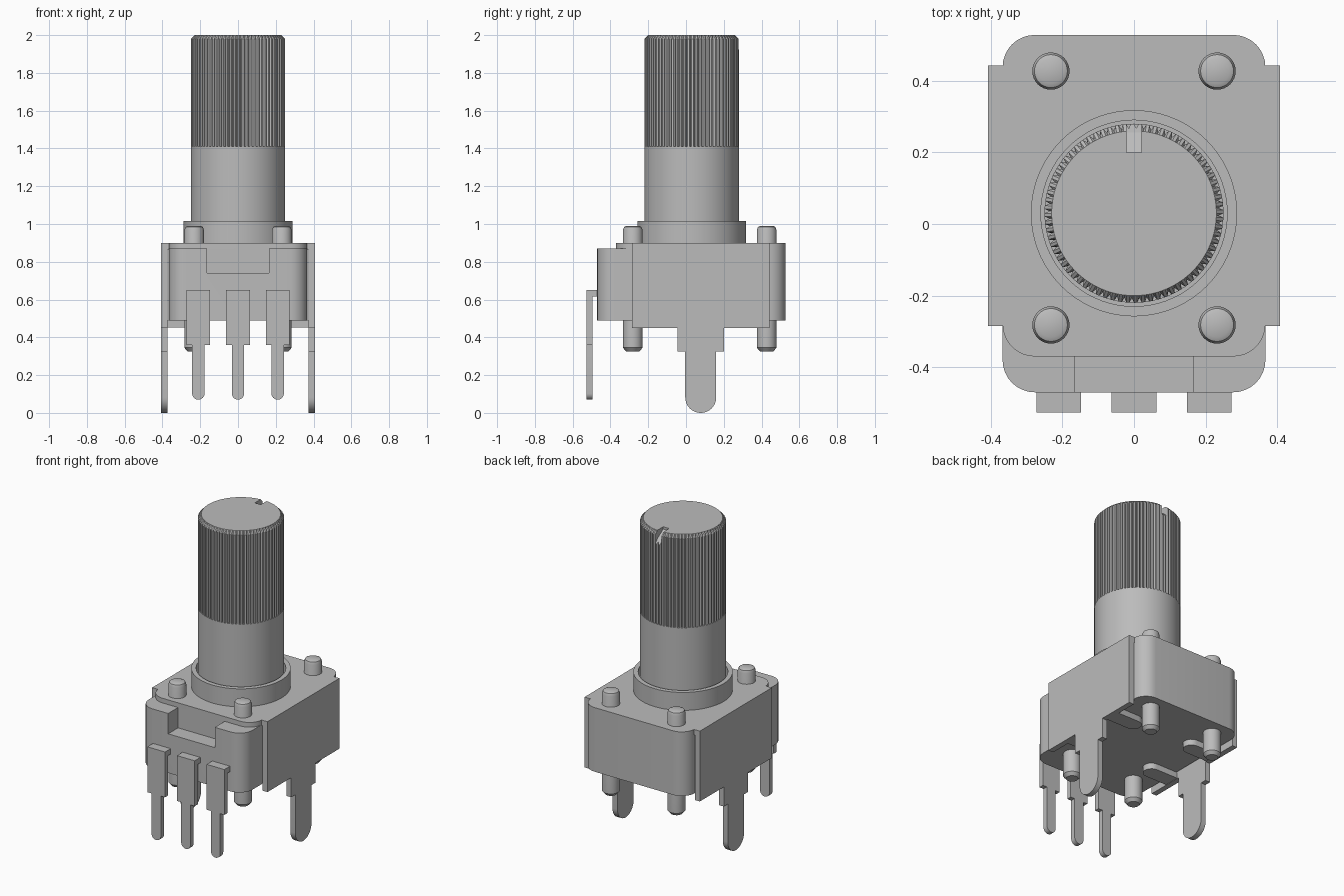
import bpy, bmesh
from math import pi, sin, cos, radians

cube = bpy.data.objects.get("Cube")
if cube:
    bpy.data.objects.remove(cube, do_unlink=True)

grey = bpy.data.materials.new("neutral_grey")
grey.use_nodes = True
GREY = (0.5, 0.5, 0.5, 1)
grey.diffuse_color = GREY
grey.node_tree.nodes["Principled BSDF"].inputs["Base Color"].default_value = GREY


def finish(name, bm):
    bmesh.ops.recalc_face_normals(bm, faces=bm.faces)
    mesh = bpy.data.meshes.new(name)
    bm.to_mesh(mesh)
    bm.free()
    obj = bpy.data.objects.new(name, mesh)
    bpy.context.collection.objects.link(obj)
    mesh.materials.append(grey)
    return obj


def activate(obj):
    bpy.ops.object.select_all(action="DESELECT")
    obj.select_set(True)
    bpy.context.view_layer.objects.active = obj


def smooth(obj):
    activate(obj)
    bpy.ops.object.shade_smooth_by_angle(angle=radians(30))
    return obj


def prism(name, outline, axis, lo, hi):
    """Extrude a 2D outline along an axis between lo and hi."""
    place = {"x": lambda u, v, w: (w, u, v),
             "y": lambda u, v, w: (u, w, v),
             "z": lambda u, v, w: (u, v, w)}[axis]
    bm = bmesh.new()
    rings = [[bm.verts.new(place(u, v, w)) for u, v in outline] for w in (lo, hi)]
    bm.faces.new(rings[0])
    bm.faces.new(rings[1])
    bridge(bm, *rings)
    return finish(name, bm)


def bridge(bm, a, b):
    for i in range(len(a)):
        j = (i + 1) % len(a)
        bm.faces.new((a[i], a[j], b[j], b[i]))


def lathe(name, profile, x, y, steps=48, closed=False):
    """Spin a (radius, height) profile about a vertical axis."""
    bm = bmesh.new()
    rings = [[bm.verts.new((x + r * cos(2 * pi * i / steps), y + r * sin(2 * pi * i / steps), z))
              for i in range(steps)] for r, z in profile]
    for a, b in zip(rings, rings[1:]):
        bridge(bm, a, b)
    if closed:
        bridge(bm, rings[-1], rings[0])
    else:
        bm.faces.new(rings[0])
        bm.faces.new(rings[-1])
    return smooth(finish(name, bm))


def arc(cx, cy, r, start, end, n=8):
    angles = [radians(start + (end - start) * i / n) for i in range(n + 1)]
    return [(cx + r * cos(a), cy + r * sin(a)) for a in angles]


def rect(u0, u1, v0, v1):
    return [(u0, v0), (u1, v0), (u1, v1), (u0, v1)]


def rounded_rect(u0, u1, v0, v1, r):
    return (arc(u0 + r, v0 + r, r, 180, 270) + arc(u1 - r, v0 + r, r, 270, 360)
            + arc(u1 - r, v1 - r, r, 0, 90) + arc(u0 + r, v1 - r, r, 90, 180))


def cut(obj, cutter):
    mod = obj.modifiers.new("cut", "BOOLEAN")
    mod.operation = "DIFFERENCE"
    mod.solver = "EXACT"
    mod.object = cutter
    activate(obj)
    bpy.ops.object.modifier_apply(modifier=mod.name)
    bpy.data.objects.remove(cutter, do_unlink=True)


# Housing with the front notch
housing = prism("housing", rounded_rect(-0.367, 0.367, -0.47, 0.528, 0.09), "z", 0.49, 0.87)
cut(housing, prism("notch_cutter", rect(-0.165, 0.165, 0.74, 1), "y", -0.6, -0.37))
smooth(housing)

# Sheet cover
smooth(prism("cover", rounded_rect(-0.367, 0.367, -0.37, 0.528, 0.09), "z", 0.87, 0.9))

# Side plates with mounting legs and the tongues folded under the housing
plate = ([(-0.285, 0.9), (-0.285, 0.45), (-0.045, 0.45), (-0.045, 0.325), (-0.004, 0.325)]
         + arc(0.078, 0.082, 0.082, 180, 360, 20)
         + [(0.16, 0.325), (0.2, 0.325), (0.2, 0.45), (0.443, 0.45), (0.443, 0.9)])
for side, s in (("left", 1), ("right", -1)):
    smooth(prism(side + "_side_plate", plate, "x", s * 0.373, s * 0.408))
    prism(side + "_cover_fold", rect(-0.285, 0.443, 0.865, 0.9), "x", s * 0.36, s * 0.38)
    for place, y in (("front", -0.105), ("back", 0.255)):
        tip = [(s * u, v) for u, v in arc(0.22, y, 0.05, 90, 270, 12)]
        tongue = [(s * 0.38, y + 0.05)] + tip + [(s * 0.38, y - 0.05)]
        smooth(prism(side + "_" + place + "_tongue", tongue, "z", 0.452, 0.49))

# Rivet pins passing through the housing
pin = [(0.035, 0.325), (0.052, 0.345), (0.052, 0.968), (0.046, 0.984), (0.034, 0.99)]
for x in (-0.232, 0.232):
    for y in (-0.282, 0.427):
        lathe("rivet_pin", pin, x, y, 32)

# Front terminals
for label, x in (("right", -0.21), ("middle", 0), ("left", 0.21)):
    outline = ([(x - 0.0625, 0.65), (x - 0.0625, 0.36), (x - 0.033, 0.36)]
               + arc(x, 0.103, 0.033, 180, 360, 12)
               + [(x + 0.033, 0.36), (x + 0.0625, 0.36), (x + 0.0625, 0.65)])
    smooth(prism(label + "_terminal", outline, "y", -0.527, -0.496))
    prism(label + "_terminal_bend", rect(x - 0.0625, x + 0.0625, 0.615, 0.65), "y", -0.5, -0.46)

# Collar and the plain lower shaft
AXIS_Y = 0.03
lathe("collar", [(0.288, 0.89), (0.288, 1.015), (0.26, 1.015), (0.26, 0.89)],
      0, AXIS_Y, 72, closed=True)
lathe("lower_shaft", [(0.25, 0.89), (0.25, 1.41)], 0, AXIS_Y, 72)

# Knurled grip: flat lands separated by V grooves, chamfered at the top
TEETH = 72
bm = bmesh.new()
rings = []
for z, limit in ((1.41, 0.25), (1.98, 0.25), (2.0, 0.23)):
    ring = []
    for t in range(TEETH):
        for shift, r in ((0, 0.25), (0.42, 0.25), (0.71, 0.237)):
            a = 2 * pi * (t + shift) / TEETH
            r = min(r, limit)
            ring.append(bm.verts.new((r * cos(a), AXIS_Y + r * sin(a), z)))
    rings.append(ring)
bm.faces.new(rings[0])
bm.faces.new(rings[-1])
bridge(bm, rings[0], rings[1])
bridge(bm, rings[1], rings[2])
grip = finish("knurled_grip", bm)

# Sloped index slot at the back of the grip
wedge = [(0.2, 2.03), (0.2, 1.985), (0.255, 1.95), (0.3, 1.9), (0.3, 2.03)]
cut(grip, prism("slot_cutter", wedge, "x", -0.021, 0.021))
